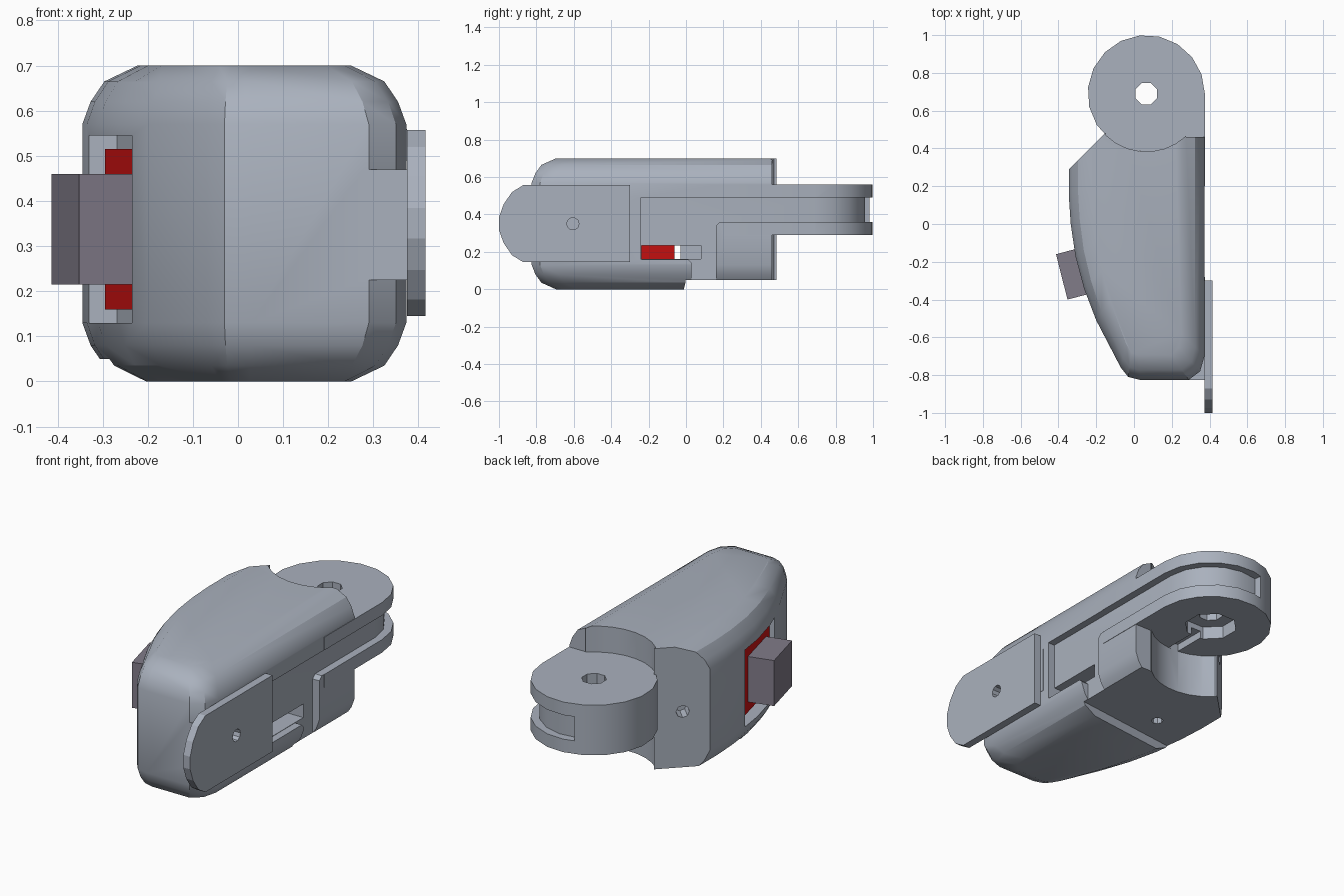
import bpy, bmesh, math
from mathutils import Matrix, Vector

if "Cube" in bpy.data.objects:
    bpy.data.objects.remove(bpy.data.objects["Cube"], do_unlink=True)


def material(name, rgb):
    m = bpy.data.materials.new(name)
    m.use_nodes = True
    m.diffuse_color = (*rgb, 1)
    m.node_tree.nodes["Principled BSDF"].inputs["Base Color"].default_value = (*rgb, 1)
    return m


GREY = material("blue grey metal", (0.40, 0.44, 0.51))
RED = material("red", (0.62, 0.006, 0.006))
DARK = material("dark mauve", (0.22, 0.20, 0.25))


def make(name, rings, mat=GREY):
    """Closed solid lofted through equal rings of points."""
    bm = bmesh.new()
    loops = [[bm.verts.new(p) for p in r] for r in rings]
    n = len(loops[0])
    for a, b in zip(loops, loops[1:]):
        for i in range(n):
            bm.faces.new((a[i], a[(i + 1) % n], b[(i + 1) % n], b[i]))
    bm.faces.new(loops[0][::-1])
    bm.faces.new(loops[-1])
    bmesh.ops.recalc_face_normals(bm, faces=bm.faces)
    me = bpy.data.meshes.new(name)
    bm.to_mesh(me)
    bm.free()
    me.materials.append(mat)
    ob = bpy.data.objects.new(name, me)
    bpy.context.scene.collection.objects.link(ob)
    return ob


def prism(name, pts, lo, hi, axis="z", mat=GREY):
    """Profile in xy (axis z) or in yz (axis x), pushed from lo to hi."""
    put = (lambda p, d: (p[0], p[1], d)) if axis == "z" else (lambda p, d: (d, p[0], p[1]))
    return make(name, [[put(p, d) for p in pts] for d in (lo, hi)], mat)


def box(name, x, y, z, mat=GREY):
    return prism(name, [(x[0], y[0]), (x[1], y[0]), (x[1], y[1]), (x[0], y[1])], z[0], z[1], mat=mat)


def arc(cx, cy, r, a0, a1, n):
    angles = [math.radians(a0 + (a1 - a0) * i / n) for i in range(n + 1)]
    return [(cx + r * math.cos(a), cy + r * math.sin(a)) for a in angles]


def combine(ob, tool, op="DIFFERENCE"):
    """Apply a boolean and discard the helper."""
    mod = ob.modifiers.new("bool", "BOOLEAN")
    mod.operation, mod.object, mod.solver = op, tool, "EXACT"
    tool.hide_render = True
    dg = bpy.context.evaluated_depsgraph_get()
    dg.update()
    me = bpy.data.meshes.new_from_object(ob.evaluated_get(dg))
    ob.modifiers.clear()
    ob.data = me
    bpy.data.objects.remove(tool, do_unlink=True)


CX, CY, R = 0.065, 0.69, 0.31  # pivot disc

# Housing: plan outline, shrunk toward top and bottom for rounded rims
plan = [(0.373, 0.8), (0.373, -0.70), (0.35, -0.78), (0.29, -0.825), (0.03, -0.825),
        (-0.03, -0.81), (-0.07, -0.76), (-0.20, -0.51), (-0.265, -0.34), (-0.31, -0.17),
        (-0.335, 0.0), (-0.345, 0.15), (-0.345, 0.8)]
rims = [(0, 1), (0.035, 0.4), (0.08, 0.15), (0.13, 0)]
levels = rims + [(0.7 - z, t) for z, t in reversed(rims)]
rings = []
for z, t in levels:
    sx, sy = 1 - 0.34 * t, 1 - 0.08 * t
    rings.append([(0.014 + (x - 0.014) * sx, 0.8 - (0.8 - y) * sy, z) for x, y in plan])
body = make("latch_housing", rings)

# Rear end: diagonal face, concave scoop round the disc, square right end
combine(body, prism("rear_cut", [(-0.6, 0.035), (-0.15, 0.485)] + arc(CX, CY, 0.307, 226, 313, 7)
                    + [(0.275, 0.46), (0.6, 0.46), (0.6, 1.2), (-0.6, 1.2)], -0.2, 0.9))

# Recess under the rear of the housing
combine(body, prism("bottom_cut", [(0.6, 0.03), (-0.325, -0.08), (-0.325, 0.8), (0.6, 0.8)], -0.1, 0.05))

# Pivot arm and the square boss behind the side plate
combine(body, prism("arm", arc(CX, CY, R, 0, 270, 14) + [(CX, 0.2), (0.375, 0.2)], 0.29, 0.56), "UNION")
combine(body, box("boss", (0.28, 0.375), (-0.825, -0.28), (0.225, 0.47)), "UNION")

# Side recess, running back as a groove along the arm and round the disc
combine(body, prism("side_cut", [(-0.24, 0.49), (-0.24, 0.16), (0.01, 0.16), (0.03, 0.14), (0.03, -0.1),
                                 (0.16, -0.1), (0.16, 0.34), (0.18, 0.36), (0.70, 0.36), (0.70, 0.49)],
                    0.333, 0.6, "x"))
combine(body, prism("groove_cut", arc(CX, CY, 0.268, 0, 108, 5)
                    + [(-0.06, 1.2), (0.6, 1.2), (0.6, CY)], 0.36, 0.49))

# Pivot hole, its counterbore and the short channel below the disc
combine(body, prism("pivot_hole", arc(CX, CY, 0.062, 22.5, 337.5, 7), 0.2, 0.7))
combine(body, prism("counterbore", arc(CX, CY, 0.135, 22.5, 337.5, 7), 0.2, 0.36))
combine(body, box("channel", (0.03, 0.09), (0.385, 0.66), (0.2, 0.33)))

# Slider window on the right, slot through from the left
combine(body, prism("window_cut", [(-0.6, -0.03), (-0.268, -0.03), (-0.17, -0.40), (-0.6, -0.52)], 0.13, 0.545))
combine(body, box("slot_cut", (-0.285, 0.6), (-0.238, 0.08), (0.162, 0.235)))

# Screw holes: one below, one in the diagonal rear face
combine(body, prism("screw_hole", arc(-0.08, 0.09, 0.03, 0, 315, 7), -0.1, 0.12))
hole = prism("rear_screw_hole", arc(0, 0, 0.033, 0, 315, 7), -0.08, 0.08)
turn = Vector((-1, 1, 0)).to_track_quat("Z", "Y").to_matrix().to_4x4()
hole.data.transform(Matrix.Translation((-0.25, 0.385, 0.35)) @ turn)
combine(body, hole)

# Side plate with a rounded front end
plate = prism("side_plate", [(-0.30, 0.145), (-0.30, 0.557), (-0.87, 0.557), (-0.93, 0.52), (-0.975, 0.455),
                             (-1.0, 0.385), (-1.0, 0.317), (-0.975, 0.247), (-0.93, 0.182), (-0.87, 0.145)],
              0.374, 0.415, "x")
combine(plate, prism("plate_hole", arc(-0.605, 0.35, 0.033, 0, 324, 9), 0.3, 0.5, "x"))
combine(body, prism("boss_hole", arc(-0.605, 0.35, 0.033, 0, 324, 9), 0.3, 0.5, "x"))

# Slider: red backing and dark push button
prism("slider_backing", [(-0.295, -0.07), (-0.208, -0.42), (-0.18, -0.41), (-0.267, -0.062)], 0.16, 0.515, mat=RED)
prism("slider_button", [(-0.413, -0.16), (-0.352, -0.40), (-0.20, -0.36), (-0.262, -0.12)], 0.215, 0.46, mat=DARK)

# Smooth the rounded housing, keep its edges sharp
bpy.ops.object.select_all(action="DESELECT")
body.select_set(True)
bpy.context.view_layer.objects.active = body
bpy.ops.object.shade_smooth_by_angle(angle=math.radians(30))
